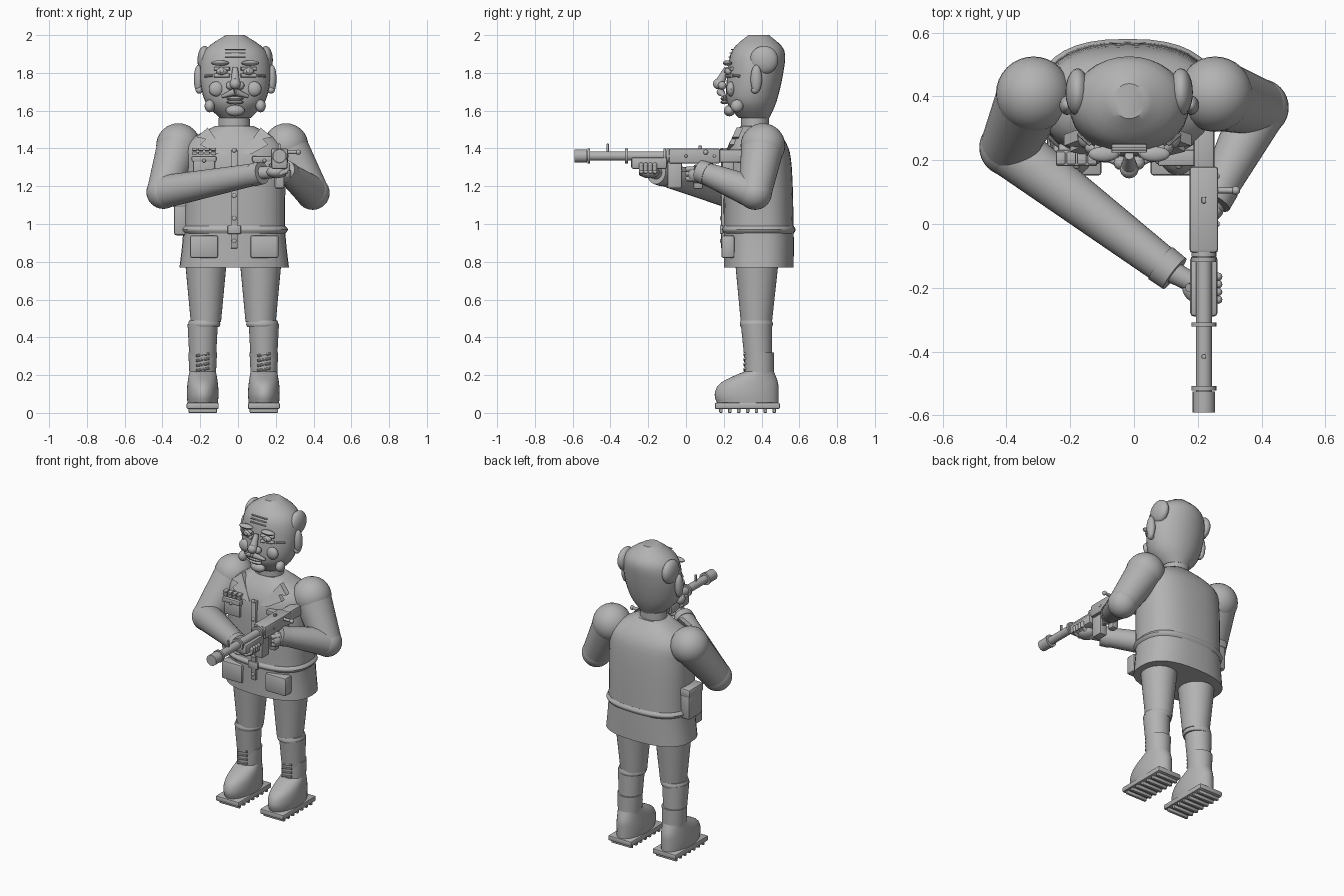
import bpy, bmesh, math
from mathutils import Vector, Matrix

cube = bpy.data.objects.get("Cube")
if cube:
    bpy.data.objects.remove(cube, do_unlink=True)

grey = bpy.data.materials.new("plain grey")
grey.use_nodes = True
grey.diffuse_color = (.45, .45, .45, 1)
grey.node_tree.nodes["Principled BSDF"].inputs["Base Color"].default_value = grey.diffuse_color
parts = []


def finish(name, bm):
    bmesh.ops.recalc_face_normals(bm, faces=bm.faces)
    mesh = bpy.data.meshes.new(name)
    bm.to_mesh(mesh)
    bm.free()
    mesh.materials.append(grey)
    part = bpy.data.objects.new(name, mesh)
    bpy.context.collection.objects.link(part)
    parts.append(part)


def smooth_path(points, steps=4):
    """Curve that passes through every given point."""
    points = [Vector(p) for p in points]
    last = len(points) - 1
    path = []
    for k in range(last):
        start, end = points[k], points[k + 1]
        before, after = points[max(k - 1, 0)], points[min(k + 2, last)]
        for step in range(steps):
            t = step / steps
            bend = (end - before) * (1 - t) - (after - start) * t
            ease = t * t * (3 - 2 * t)
            path.append(start.lerp(end, ease) + bend * t * (1 - t) / 2)
    return path + [points[last]]


def loft(name, centre, rings, power=2, sides=36):
    """Upright body from rings of (height, half width, front, back)."""
    bm = bmesh.new()
    loops = []
    for height, half, front, back in smooth_path(rings):
        loop = []
        for i in range(sides):
            angle = math.tau * i / sides
            c, s = math.cos(angle), math.sin(angle)
            across = math.copysign(abs(c) ** (2 / power), c) * half
            along = math.copysign(abs(s) ** (2 / power), s) * (back - front) / 2
            loop.append(bm.verts.new((centre + across, (front + back) / 2 + along, height)))
        loops.append(loop)
    for low, high in zip(loops, loops[1:]):
        for i in range(sides):
            bm.faces.new((low[i - 1], low[i], high[i], high[i - 1]))
    bm.faces.new(loops[0])
    bm.faces.new(loops[-1])
    finish(name, bm)


def tube(name, start, end, radius, end_radius=None, sides=24):
    start, end = Vector(start), Vector(end)
    axis = end - start
    turn = axis.to_track_quat('Z', 'Y').to_matrix().to_4x4()
    bm = bmesh.new()
    bmesh.ops.create_cone(bm, cap_ends=True, segments=sides, radius1=radius,
                          radius2=end_radius or radius, depth=axis.length,
                          matrix=Matrix.Translation((start + end) / 2) @ turn)
    finish(name, bm)


def ball(name, centre, radius, wide=1, deep=1, tall=1, sides=24):
    bm = bmesh.new()
    shape = Matrix.Diagonal((wide, deep, tall, 1))
    bmesh.ops.create_uvsphere(bm, u_segments=sides, v_segments=sides // 2, radius=radius,
                              matrix=Matrix.Translation(centre) @ shape)
    finish(name, bm)


def box(name, centre, width, depth, height, bevel=.006):
    bm = bmesh.new()
    bevel = min(bevel, width / 4, depth / 4, height / 4)
    bmesh.ops.create_cube(bm, size=1, matrix=Matrix.Translation(centre)
                          @ Matrix.Diagonal((width, depth, height, 1)))
    bmesh.ops.bevel(bm, geom=bm.edges[:], offset=bevel, segments=2, affect='EDGES', profile=.5)
    finish(name, bm)


# Jacket, belt and neck
MIDDLE = -.02


def chest(x, z, lift=0):
    """Point on the jacket front, raised by lift."""
    bulge = (1 - (abs(x) / .27) ** 2.5) ** .4
    return Vector((MIDDLE + x, .385 - .185 * bulge - lift, z))


loft("jacket", MIDDLE, [(.77, .29, .2, .57), (.97, .27, .2, .57), (1.3, .27, .2, .56),
                        (1.43, .25, .23, .53), (1.52, .1, .29, .45)], power=2.5)
loft("belt", MIDDLE, [(.95, .27, .2, .57), (.97, .285, .19, .58), (.99, .27, .2, .57)], power=2.5)
loft("neck", MIDDLE, [(1.5, .085, .29, .44), (1.6, .08, .29, .44)])
box("placket", chest(0, 1.13), width=.036, depth=.03, height=.52)
box("buckle", chest(0, .97, lift=.012), width=.07, depth=.016, height=.045)
for i in range(5):
    ball("button", chest(0, .91 + .12 * i, lift=.012), radius=.013, deep=.6, sides=12)

# Lapels, pouches and pockets on both sides
for side in (-1, 1):
    bm = bmesh.new()
    outline = [(.14, 1.51), (.04, 1.37), (.09, 1.37), (.18, 1.42), (.15, 1.45), (.2, 1.46)]
    corners = [bm.verts.new((MIDDLE + side * x, .2 + (z - 1.36) * .45, z)) for x, z in outline]
    raised = bmesh.ops.extrude_face_region(bm, geom=[bm.faces.new(corners)])["geom"]
    for vert in raised:
        if isinstance(vert, bmesh.types.BMVert):
            vert.co.y += .035
    finish("lapel", bm)
    x = side * .16
    box("skirt_pouch", chest(x, .88), width=.15, depth=.07, height=.12, bevel=.012)
    box("chest_pocket", chest(x, 1.3), width=.115, depth=.06, height=.1)
    box("pocket_flap", chest(x, 1.345, lift=.015), width=.13, depth=.05, height=.03)
    ball("pocket_button", chest(x, 1.335, lift=.04), radius=.01, sides=12)
for row in range(2):
    for i in range(4):
        spot = chest(-.16, 1.375 + row * .02, lift=.015)
        spot.x += (i - 1.5) * .033
        box("ribbon", spot, width=.029, depth=.04, height=.015)
hip = Vector((-.3, .38, 1.04))
box("hip_pouch", hip, width=.08, depth=.14, height=.2, bevel=.015)
box("hip_pouch_flap", hip + Vector((0, 0, .075)), width=.09, depth=.15, height=.055, bevel=.012)

# Legs, boots and cleated soles
for side, hip_x, foot in (("right", -.17, -.187), ("left", .12, .137)):
    loft(side + "_thigh", hip_x, [(.48, .08, .29, .455), (.8, .11, .26, .49)])
    loft(side + "_knee_band", (hip_x + foot) / 2,
         [(.455, .08, .29, .455), (.47, .085, .285, .46), (.49, .08, .29, .455)])
    loft(side + "_shin", foot, [(.28, .07, .31, .455), (.47, .08, .29, .455)])
    loft(side + "_shoe", foot, [(.05, .08, .165, .49), (.1, .084, .152, .49),
                                (.16, .08, .185, .487), (.22, .07, .31, .465)])
    loft(side + "_boot_top", foot, [(.2, .07, .31, .465), (.32, .076, .31, .465)])
    box(side + "_sole", (foot, .325, .037), width=.17, depth=.345, height=.034, bevel=.01)
    for i in range(7):
        box("cleat", (foot, .185 + i * .047, .012), width=.15, depth=.018, height=.024)
    for i in range(4):
        lace = Vector((foot, .312, .23 + i * .026))
        reach = Vector((.035, 0, .006))
        tube("lace", lace - reach, lace + reach, radius=.007, sides=8)

# Arms: shoulder ball, upper arm, elbow ball, forearm and cuff
for side, shoulder, elbow, wrist in (
        ("right", (-.315, .407, 1.415), (-.395, .24, 1.17), (.1, -.135, 1.265)),
        ("left", (.254, .407, 1.415), (.395, .365, 1.165), (.26, .1, 1.27))):
    elbow, wrist = Vector(elbow), Vector(wrist)
    aim = (wrist - elbow).normalized()
    ball(side + "_shoulder", shoulder, radius=.118, sides=32)
    tube(side + "_upper_arm", shoulder, elbow, radius=.114, end_radius=.088, sides=32)
    ball(side + "_elbow", elbow, radius=.09, sides=32)
    tube(side + "_forearm", elbow, wrist, radius=.088, end_radius=.058, sides=32)
    tube(side + "_cuff", wrist - aim * .02, wrist + aim * .035, radius=.063, end_radius=.06)

# Gun along the y axis
GUN = Vector((.219, 0, 1.36))


def on_gun(y, x=0, z=0):
    return GUN + Vector((x, y, z))


tube("barrel", on_gun(-.58), on_gun(-.08), radius=.025)
tube("muzzle", on_gun(-.59), on_gun(-.525), radius=.035)
for y in (-.515, -.315, -.112, -.095):
    tube("barrel_ring", on_gun(y - .007), on_gun(y + .007), radius=.039)
box("handguard", on_gun(-.195, z=-.038), width=.086, depth=.19, height=.062, bevel=.012)
box("receiver", on_gun(.045), width=.09, depth=.27, height=.08, bevel=.01)
box("magazine", on_gun(-.06, z=-.1), width=.05, depth=.075, height=.14)
box("pistol_grip", on_gun(.065, z=-.11), width=.045, depth=.05, height=.13, bevel=.01)
box("trigger_guard", on_gun(.02, z=-.075), width=.02, depth=.09, height=.012)
box("stock", on_gun(.25), width=.066, depth=.2, height=.07, bevel=.01)
box("rear_sight", on_gun(.075, z=.045), width=.014, depth=.02, height=.02)
box("front_sight", on_gun(-.415, z=.04), width=.014, depth=.014, height=.05)
knob = on_gun(.105, x=.1, z=.02)
tube("bolt_handle", on_gun(.105, z=.02), knob, radius=.009, sides=12)
ball("bolt_knob", knob, radius=.014, sides=12)
for y in (0, .15):
    ball("receiver_pin", on_gun(y, x=.045), radius=.008, wide=.6, sides=12)

# Hands
palm = on_gun(-.195, x=-.014, z=-.085)
ball("support_palm", palm, radius=.055, tall=.6)
tube("support_wrist", (.11, -.145, 1.27), palm, radius=.035, end_radius=.03)
for i in range(4):
    y = -.165 - i * .024
    bend, tip = on_gun(y, x=.043, z=-.078), on_gun(y, x=.045, z=-.048)
    tube("support_finger", on_gun(y, z=-.095), bend, radius=.013, sides=12)
    tube("support_fingertip", bend, tip, radius=.012, sides=12)
    ball("support_knuckle", tip, radius=.013, sides=12)
tube("thumb", palm, on_gun(-.2, x=-.047, z=-.04), radius=.014, sides=12)
ball("trigger_palm", on_gun(.055, x=.026, z=-.098), radius=.045, wide=.85)
for i in range(3):
    z = -.07 - i * .025
    tube("trigger_finger", on_gun(.05, x=.046, z=z), on_gun(.005, x=.016, z=z), radius=.014, sides=12)

# Head
loft("head", -.015, [(1.56, .08, .28, .44), (1.65, .16, .215, .48), (1.8, .187, .22, .515),
                     (1.92, .16, .245, .52), (2, .05, .33, .44)], sides=32)


def face(x, z, lift=0):
    """Point on the face, raised by lift."""
    return Vector((x - .015, .365 - .15 * math.sqrt(1 - (x / .19) ** 2) - lift, z))


for s in (-1, 1):
    ball("ear", (s * .195 - .015, .372, 1.768), radius=.075, wide=.32, deep=.4)
    ball("ear_lobe", (s * .19 - .015, .365, 1.71), radius=.02, sides=16)
    ball("hair_tuft", (s * .162 - .015, .413, 1.868), radius=.075, wide=.5)
    ball("eye", face(s * .07, 1.808), radius=.03, deep=.7, tall=.65, sides=16)
    ball("pupil", face(s * .07, 1.808, lift=.02), radius=.01, deep=.6, sides=12)
    for lid, z in (("upper_eyelid", 1.822), ("eye_bag", 1.786)):
        tube(lid, face(s * .03, z), face(s * .11, z), radius=.01, sides=12)
    tube("eye_crease", face(s * .12, 1.786), face(s * .16, 1.783), radius=.007, sides=8)
    ball("eyebrow", face(s * .08, 1.852, lift=.01), radius=.048, deep=.5, tall=.3, sides=16)
    ball("nostril", face(s * .027, 1.733, lift=.025), radius=.022, sides=16)
    ball("cheek", face(s * .1, 1.715), radius=.04, deep=.6, sides=16)
    ball("jowl", (s * .135 - .015, .27, 1.625), radius=.034, wide=.8, sides=16)
    tube("moustache", face(0, 1.7, lift=.033), face(s * .07, 1.675, lift=.02),
         radius=.021, end_radius=.008, sides=12)
tube("nose_bridge", face(0, 1.825), face(0, 1.745, lift=.037), radius=.014, end_radius=.026)
ball("nose_tip", face(0, 1.742, lift=.043), radius=.029)
for lip, z in (("upper_lip", 1.664), ("lower_lip", 1.645)):
    ball(lip, face(0, z, lift=.012), radius=.045, deep=.45, tall=.25, sides=16)
ball("chin", face(0, 1.6, lift=-.015), radius=.05, deep=.6, tall=.6)
for i in range(3):
    wrinkle = face(0, 1.885 + i * .02, lift=-.015 - i * .007)
    box("forehead_wrinkle", wrinkle, width=.11, depth=.012, height=.005)

# Smooth shading with crisp edges
bpy.ops.object.select_all(action='DESELECT')
for part in parts:
    part.select_set(True)
bpy.context.view_layer.objects.active = parts[0]
bpy.ops.object.shade_smooth_by_angle(angle=math.radians(35))
